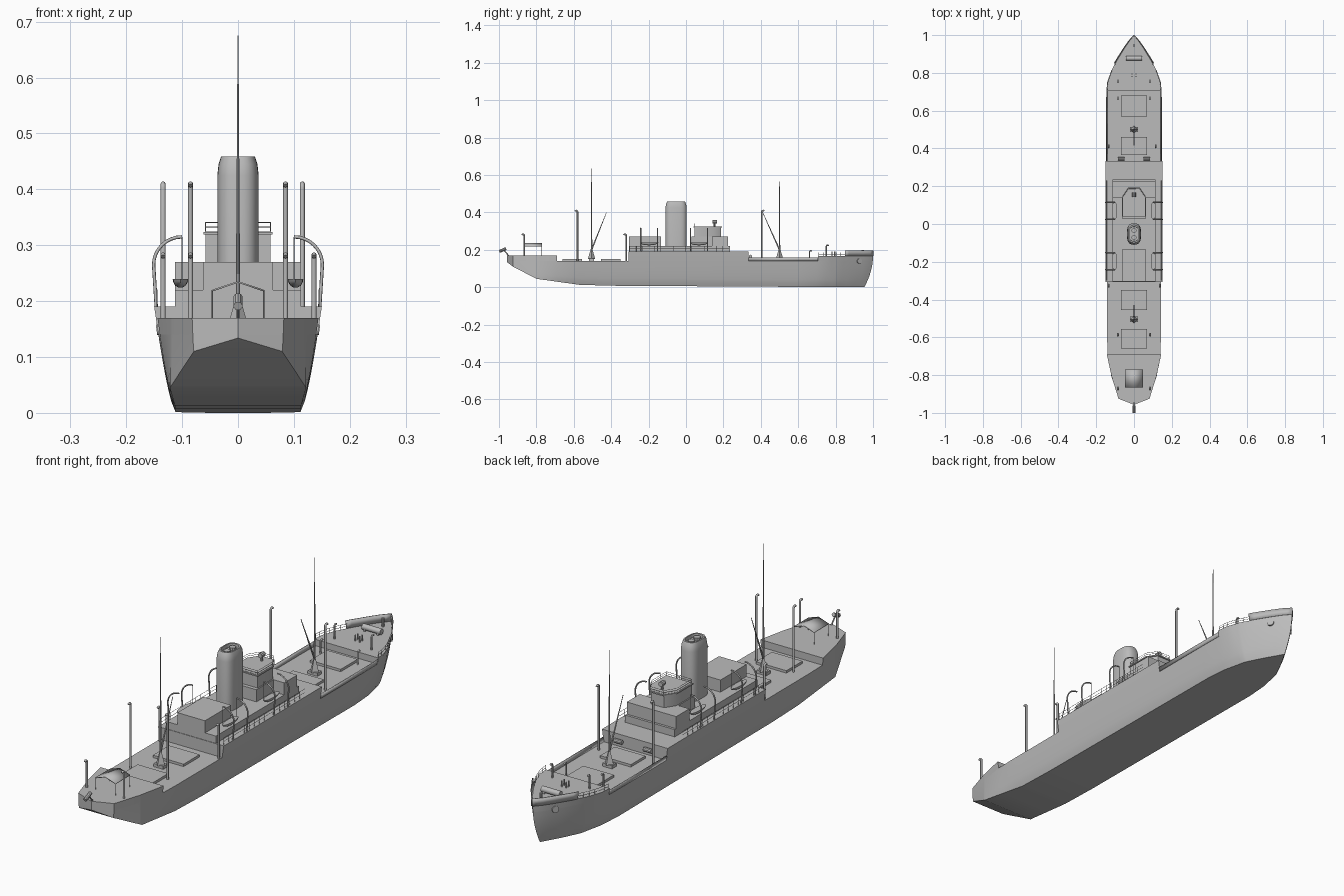
import bpy, bmesh, math
from mathutils import Vector

cube = bpy.data.objects.get("Cube")
if cube:
    bpy.data.objects.remove(cube, do_unlink=True)

GREY = (0.5, 0.5, 0.5, 1)
paint = bpy.data.materials.new("ship_grey")
paint.use_nodes = True
paint.diffuse_color = GREY
paint.node_tree.nodes["Principled BSDF"].inputs["Base Color"].default_value = GREY


def finish(name, bm, angle=35):
    bmesh.ops.remove_doubles(bm, verts=bm.verts, dist=0.0002)
    bmesh.ops.recalc_face_normals(bm, faces=bm.faces)
    me = bpy.data.meshes.new(name)
    bm.to_mesh(me)
    bm.free()
    me.materials.append(paint)
    for p in me.polygons:
        p.use_smooth = True
    me.set_sharp_from_angle(angle=math.radians(angle))
    ob = bpy.data.objects.new(name, me)
    bpy.context.collection.objects.link(ob)
    return ob


def prism(name, outline, z0, z1):
    bm = bmesh.new()
    face = bm.faces.new([bm.verts.new((x, y, z0)) for x, y in outline])
    top = bmesh.ops.extrude_face_region(bm, geom=[face])["geom"]
    bmesh.ops.translate(bm, vec=(0, 0, z1 - z0),
                        verts=[v for v in top if isinstance(v, bmesh.types.BMVert)])
    return finish(name, bm)


def box(name, x0, x1, y0, y1, z0, z1):
    return prism(name, [(x0, y0), (x1, y0), (x1, y1), (x0, y1)], z0, z1)


def rod(name, a, b, r1, r2=None, sides=10):
    a, b = Vector(a), Vector(b)
    bm = bmesh.new()
    bmesh.ops.create_cone(bm, cap_ends=True, segments=sides, radius1=r1,
                          radius2=r1 if r2 is None else r2, depth=(b - a).length)
    bm.transform((b - a).to_track_quat("Z", "Y").to_matrix().to_4x4())
    bmesh.ops.translate(bm, verts=bm.verts, vec=(a + b) / 2)
    return finish(name, bm)


def tube(name, paths, r, sides=2):
    cu = bpy.data.curves.new(name, "CURVE")
    cu.dimensions = "3D"
    cu.bevel_depth, cu.bevel_resolution, cu.use_fill_caps = r, sides, True
    for pts in paths:
        sp = cu.splines.new("POLY")
        sp.points.add(len(pts) - 1)
        for p, co in zip(sp.points, pts):
            p.co = (*co, 1)
    cu.materials.append(paint)
    ob = bpy.data.objects.new(name, cu)
    bpy.context.collection.objects.link(ob)
    return ob


def railing(name, pts, h):
    lift = lambda k: [(x, y, z + h * k) for x, y, z in pts]
    posts = [[p, q] for p, q in zip(pts, lift(1))]
    tube(name, posts + [lift(0.5), lift(1)], 0.0009, 0)


def steps(a, b, n):
    return [a + (b - a) * i / n for i in range(n + 1)]


# Hull lines: deck breadth, bottom breadth and keel height along the length
DECK = [(-.957, 0), (-.925, .082), (-.81, .118), (-.69, .144), (-.6, .147), (.7, .147), (.75, .143),
        (.81, .122), (.87, .09), (.93, .053), (.97, .026), (1, 0)]
BASE = [(-.957, 0), (-.925, .079), (-.8, .122), (-.57, .113), (.6, .112), (.7, .104),
        (.8, .082), (.9, .044), (1, 0)]
KEEL = [(-.957, .134), (-.925, .11), (-.8, .045), (-.57, .013), (-.4, .008), (.9, 0), (1, 0)]


def lerp(table, s):
    for (a, u), (b, v) in zip(table, table[1:]):
        if s <= b:
            return u + (v - u) * (s - a) / (b - a)
    return table[-1][1]


def skin(s, z):
    k = lerp(KEEL, s)
    t = max(0, (z - k) / (0.17 - k))
    b = lerp(BASE, s)
    rake = -0.047 * max(0, 1 - t) ** 2 * max(0, (s - 0.8) / 0.2)
    return (b + (lerp(DECK, s) - b) * t ** 0.7, s + rake, z)


def stations(a, b):
    marks = {p[0] for p in DECK + BASE + KEEL} | {.78, .84, .9, .95, .985}
    return [a] + sorted(m for m in marks if a < m < b) + [b]


def loft(name, a, b, low, high, levels):
    bm = bmesh.new()
    rings = []
    for s in stations(a, b):
        side = [skin(s, z) for z in steps(low or lerp(KEEL, s), high, levels)]
        ring = side + [(-x, y, z) for x, y, z in reversed(side)]
        rings.append([bm.verts.new(p) for p in ring])
    for r, q in zip(rings, rings[1:]):
        for i in range(len(r)):
            j = (i + 1) % len(r)
            bm.faces.new((r[i], r[j], q[j], q[i]))
    bm.faces.new(rings[0])
    bm.faces.new(rings[-1])
    return finish(name, bm, 25)


def bulwark(name, a, b, low, high):
    for sx in (-1, 1):
        bm = bmesh.new()
        rows = [[bm.verts.new((sx * x, y, z)) for x, y, z in (skin(s, low), skin(s, high))]
                for s in stations(a, b)]
        for r, q in zip(rows, rows[1:]):
            bm.faces.new((r[0], r[1], q[1], q[0]))
        ob = finish(name, bm)
        mod = ob.modifiers.new("thickness", "SOLIDIFY")
        mod.thickness, mod.offset = 0.004, 0


loft("hull", -.957, 1, None, .14, 7)
loft("poop", -.957, -.69, .14, .17, 1)
loft("midship_deck", -.307, .334, .14, .19, 2)
loft("forecastle", .705, 1, .14, .166, 2)
bulwark("well_bulwark", .334, .705, .14, .158)
bulwark("bow_bulwark", .85, 1, .166, .197)

# Deckhouses and bridge
box("lower_house", -.113, .113, -.305, .235, .19, .22)
box("aft_house", -.063, .063, -.305, -.135, .22, .27)
box("bridge_block", -.113, .113, .14, .225, .22, .27)
box("bridge_rear", -.063, .063, .03, .14, .22, .27)
octagon = [(-.058, .045), (.058, .045), (.058, .145), (.03, .187), (-.03, .187), (-.058, .145)]
prism("wheelhouse", octagon, .27, .325)
prism("bridge_roof", [(x * 1.07, .115 + (y - .115) * 1.07) for x, y in octagon], .319, .324)
railing("bridge_railing", [(x, y, .325) for x, y in octagon + octagon[:1]], .016)
rod("searchlight_stand", (0, .155, .325), (0, .155, .345), .004)
rod("searchlight", (0, .143, .35), (0, .167, .35), .01)

# Funnel: rounded oblong with a drawn-in, recessed top
bm = bmesh.new()
previous = None
for z, k in [(.22, 1), (.425, 1), (.445, .94), (.459, .82), (.459, .68), (.445, .66)]:
    ring = []
    for i in range(28):
        c, s = math.cos(math.tau * i / 28), math.sin(math.tau * i / 28)
        ring.append(bm.verts.new((.037 * k * math.copysign(abs(c) ** .8, c),
                                  -.053 + .057 * k * math.copysign(abs(s) ** .6, s), z)))
    if previous:
        for i in range(28):
            j = (i + 1) % 28
            bm.faces.new((previous[i], previous[j], ring[j], ring[i]))
    previous = ring
bm.faces.new(previous)
finish("funnel", bm, 40)
for y in (-.072, -.035):
    rod("funnel_pipe", (0, y, .44), (0, y, .456), .013)

# Masts with stepped feet and slanting booms
for y, top, boom_y in ((-.505, .675, -.425), (.5, .62, .41)):
    box("mast_foot", -.022, .022, y - .014, y + .014, .14, .153)
    rod("mast_step", (0, y, .15), (0, y, .205), .02, .004, 4)
    rod("mast", (0, y, .15), (0, y, top), .0045, .0008)
    rod("boom", (0, y, .2), (0, boom_y, .4), .004, .0012)

# Hatches
for y0, y1 in ((.57, .68), (.365, .46), (-.455, -.35), (-.66, -.555)):
    box("hatch", -.07, .07, y0, y1, .14, .15)

# Gooseneck ventilator posts
VENTS = [(-.085, -.58, .17, .415), (.085, -.58, .17, .415), (-.134, .405, .14, .415),
         (.115, .405, .14, .415), (-.134, -.32, .14, .288), (.136, -.32, .14, .288),
         (-.085, -.865, .17, .288), (.085, -.865, .17, .288), (-.085, .66, .14, .2),
         (.085, .66, .14, .2), (-.085, .75, .166, .23), (.085, .75, .166, .23)]
for x, y, z0, z1 in VENTS:
    d, r = (1 if y > 0 else -1), .007
    neck = [(x, y + d * (r - r * math.cos(a)), z1 - .012 + r * math.sin(a))
            for a in steps(0, math.radians(150), 6)]
    tube("ventilator", [[(x, y, .14 if z0 > .166 and y > -.6 else z0)] + neck],
         .0045 if z1 > .25 else .0035)

# Lifeboats slung from curved davits
for sx in (-1, 1):
    for yc in (-.197, .07):
        bm = bmesh.new()
        bmesh.ops.create_uvsphere(bm, u_segments=16, v_segments=10, radius=1)
        bmesh.ops.bisect_plane(bm, geom=bm.verts[:] + bm.edges[:] + bm.faces[:],
                               plane_co=(0, 0, 0), plane_no=(0, 0, 1), clear_outer=True)
        bmesh.ops.holes_fill(bm, edges=[e for e in bm.edges if e.is_boundary])
        for v in bm.verts:
            v.co = Vector((sx * .103 + v.co.x * .014, yc + v.co.y * .05, .24 + v.co.z * .016))
        finish("lifeboat", bm)
        arms = []
        for y in (yc - .045, yc + .045):
            arc = [(sx * (.1 + .051 * math.cos(a)), y, .265 + .05 * math.sin(a))
                   for a in steps(0, math.pi / 2, 8)]
            arms.append([(sx * .146, y, .185)] + arc)
            arms.append([arc[-1], (sx * .1, y, .238)])
        tube("davits", arms[0::2], .003)
        tube("boat_falls", arms[1::2], .0008, 0)
    # Side railings
    railing("midship_railing", [(sx * .145, y, .19) for y in steps(-.3, .23, 16)], .03)
    railing("forecastle_railing",
            [(sx * skin(s, .166)[0] * .98, s, .166) for s in steps(.71, .85, 6)], .02)
    # Hawse ports, bollards and deck winches
    x, y, z = skin(.927, .14)
    rod("hawse_port", (sx * (x - .01), y - .006, z), (sx * (x + .004), y + .003, z), .014, sides=16)
    for y in (.78, .795):
        rod("bollard", (sx * .01, y, .166), (sx * .01, y, .19), .003)
    rod("deck_winch", (sx * .05, .345, .165), (sx * .085, .345, .165), .009)

rod("windlass", (-.042, .877, .18), (.042, .877, .18), .012, sides=16)
for x in (-.03, .03):
    box("windlass_foot", x - .004, x + .004, .867, .887, .166, .18)
rod("bow_fairlead", (0, .945, .166), (0, .945, .2), .006)

# Poop awning on posts
bm = bmesh.new()
ends = [[bm.verts.new((x, y, z)) for x, z in ((-.047, .22), (0, .236), (.047, .22))]
        for y in (-.865, -.77)]
for i in (0, 1):
    bm.faces.new((ends[0][i], ends[0][i + 1], ends[1][i + 1], ends[1][i]))
awning = finish("awning", bm, 5)
awning.modifiers.new("thickness", "SOLIDIFY").thickness = 0.003
tube("awning_posts", [[(x, y, .17), (x, y, .22)] for x in (-.046, .046) for y in (-.863, -.772)],
     .0012, 0)

# Stern lantern on its bracket
rod("lantern_bracket", (0, -.945, .165), (0, -.975, .2), .003)
rod("stern_lantern", (0, -.998, .191), (0, -.962, .207), .008)
